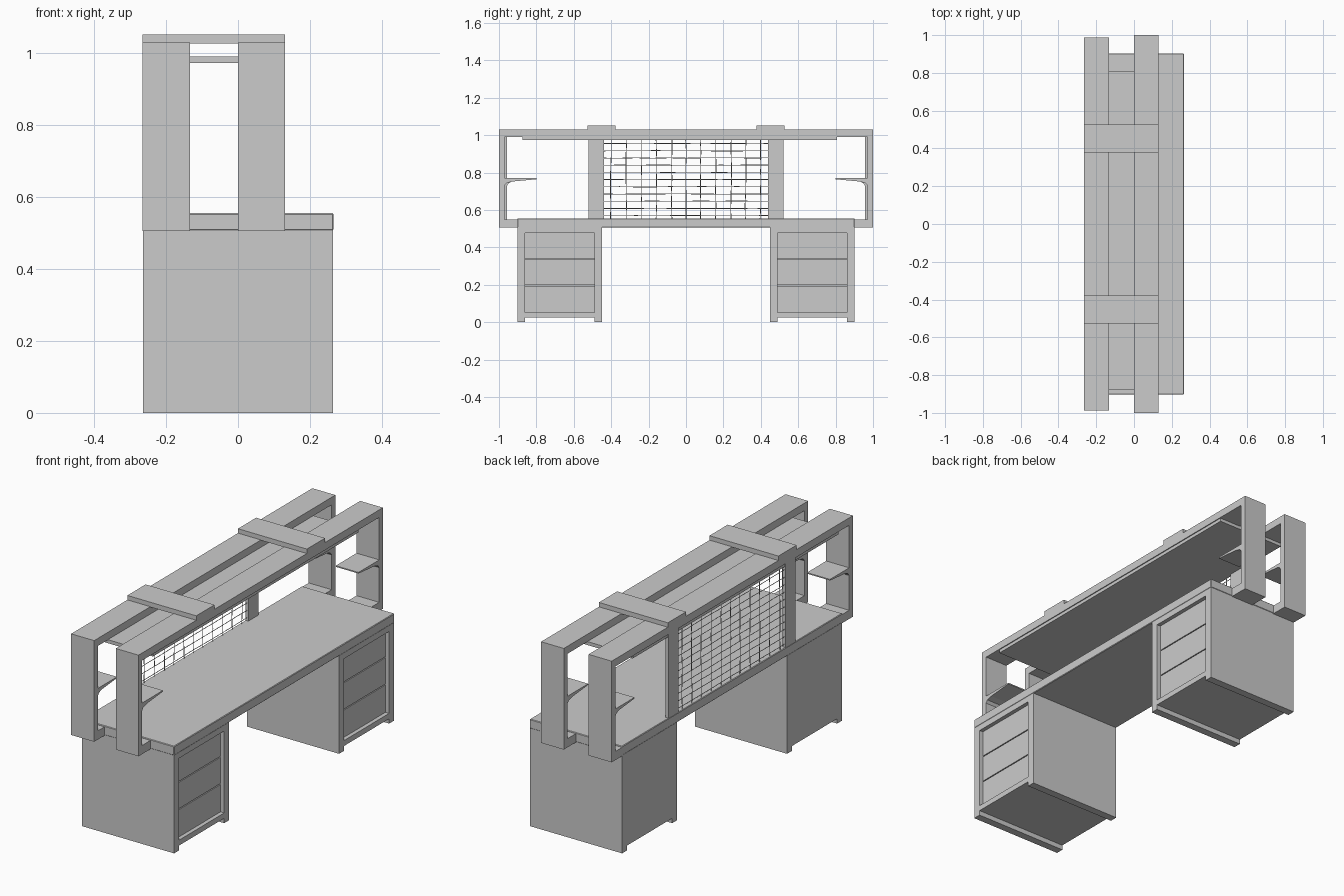
import bpy, bmesh, random

if "Cube" in bpy.data.objects:
    bpy.data.objects.remove(bpy.data.objects["Cube"])

random.seed(4)


def finish(name, bm):
    bmesh.ops.recalc_face_normals(bm, faces=bm.faces)
    me = bpy.data.meshes.new(name)
    bm.to_mesh(me)
    bm.free()
    ob = bpy.data.objects.new(name, me)
    bpy.context.collection.objects.link(ob)
    return ob


def box(name, x0, x1, y0, y1, z0, z1):
    bm = bmesh.new()
    bmesh.ops.create_cube(bm, size=1)
    for v in bm.verts:
        v.co = ((x0 + x1) / 2 + v.co.x * (x1 - x0),
                (y0 + y1) / 2 + v.co.y * (y1 - y0),
                (z0 + z1) / 2 + v.co.z * (z1 - z0))
    return finish(name, bm)


def prism(name, pts, x0, x1):
    """Extrude a (y, z) outline from x0 to x1."""
    bm = bmesh.new()
    face = bm.faces.new([bm.verts.new((x0, y, z)) for y, z in pts])
    ext = bmesh.ops.extrude_face_region(bm, geom=[face])
    for v in ext["geom"]:
        if isinstance(v, bmesh.types.BMVert):
            v.co.x = x1
    return finish(name, bm)


def ybox(name, s, x0, x1, y0, y1, z0, z1):
    """Box given for the +y side, placed on side s."""
    a, b = sorted((s * y0, s * y1))
    return box(name, x0, x1, a, b, z0, z1)


# Desktop with softened edge
desk = box("desktop", -0.265, 0.265, -0.902, 0.902, 0.507, 0.555)
bev = desk.modifiers.new("bevel", "BEVEL")
bev.width = 0.003
bev.segments = 1

for s, side in ((-1, "left"), (1, "right")):
    # Drawer pedestal: side panels double as runners on the floor
    ybox(side + "_pedestal_outer_panel", s, -0.264, 0.264, 0.86, 0.9, 0, 0.508)
    ybox(side + "_pedestal_inner_panel", s, -0.264, 0.264, 0.45, 0.49, 0, 0.508)
    ybox(side + "_pedestal_bottom", s, -0.264, 0.264, 0.489, 0.861, 0.025, 0.053)
    ybox(side + "_pedestal_top_rail", s, -0.264, 0.264, 0.489, 0.861, 0.477, 0.508)
    ybox(side + "_pedestal_back", s, -0.264, -0.24, 0.489, 0.861, 0.052, 0.478)
    # Three recessed drawers
    h = (0.477 - 0.053) / 3
    for i in range(3):
        z = 0.053 + i * h
        ybox(f"{side}_drawer_{i + 1}", s, -0.241, 0.243, 0.489, 0.861,
             z + (0.005 if i else 0), z + h)

    # Cross slab tying the two frames together
    ybox(side + "_cross_slab", s, -0.265, 0.13, 0.378, 0.527, 1.027, 1.052)
    # Thin post beside the wire screen
    ybox(side + "_screen_post", s, -0.264, -0.247, 0.438, 0.52, 0.55, 0.992)

# Two overhead frames, each hooked onto the desk ends, with small shelves
for name, x0, x1, e in (("back", -0.265, -0.133, 0.987), ("front", 0.0, 0.13, 1.0)):
    i = e - 0.03
    prism(name + "_frame",
          [(-e, 0.505), (-0.895, 0.505), (-0.895, 0.55), (-i, 0.55), (-i, 0.99),
           (i, 0.99), (i, 0.55), (0.895, 0.55), (0.895, 0.505), (e, 0.505),
           (e, 1.029), (-e, 1.029)], x0, x1)
    for s, side in ((-1, "left"), (1, "right")):
        prism(f"{name}_{side}_shelf",
              [(s * y, z) for y, z in ((i + 0.005, 0.77), (0.8, 0.77), (0.8, 0.764),
                                       (0.93, 0.752), (i - 0.01, 0.744),
                                       (i, 0.73), (i + 0.005, 0.73))],
              x0, x1)

# Thin panel under the overhead frames
box("overhead_panel", -0.26, 0.125, -0.875, 0.807, 0.973, 0.991)


# Slightly uneven wire screen
cu = bpy.data.curves.new("wire_screen", "CURVE")
cu.dimensions = "3D"
cu.bevel_depth = 0.002
cu.bevel_resolution = 0
cu.use_fill_caps = True


def wire(points):
    sp = cu.splines.new("POLY")
    sp.points.add(len(points) - 1)
    for p, co in zip(sp.points, points):
        p.co = (*co, 1)


def jit():
    return random.uniform(-0.003, 0.003)


for k in range(11):
    y = -0.4 + 0.08 * k + jit()
    wire([(-0.256, y + jit(), 0.55 + 0.432 * t / 6) for t in range(7)])
for k in range(11):
    z = 0.57 + 0.0385 * k
    wire([(-0.256, -0.445 + 0.89 * t / 10, z + jit() * 0.4) for t in range(11)])

screen = bpy.data.objects.new("wire_screen", cu)
bpy.context.collection.objects.link(screen)
bpy.context.view_layer.objects.active = screen
screen.select_set(True)
bpy.ops.object.convert(target="MESH")
